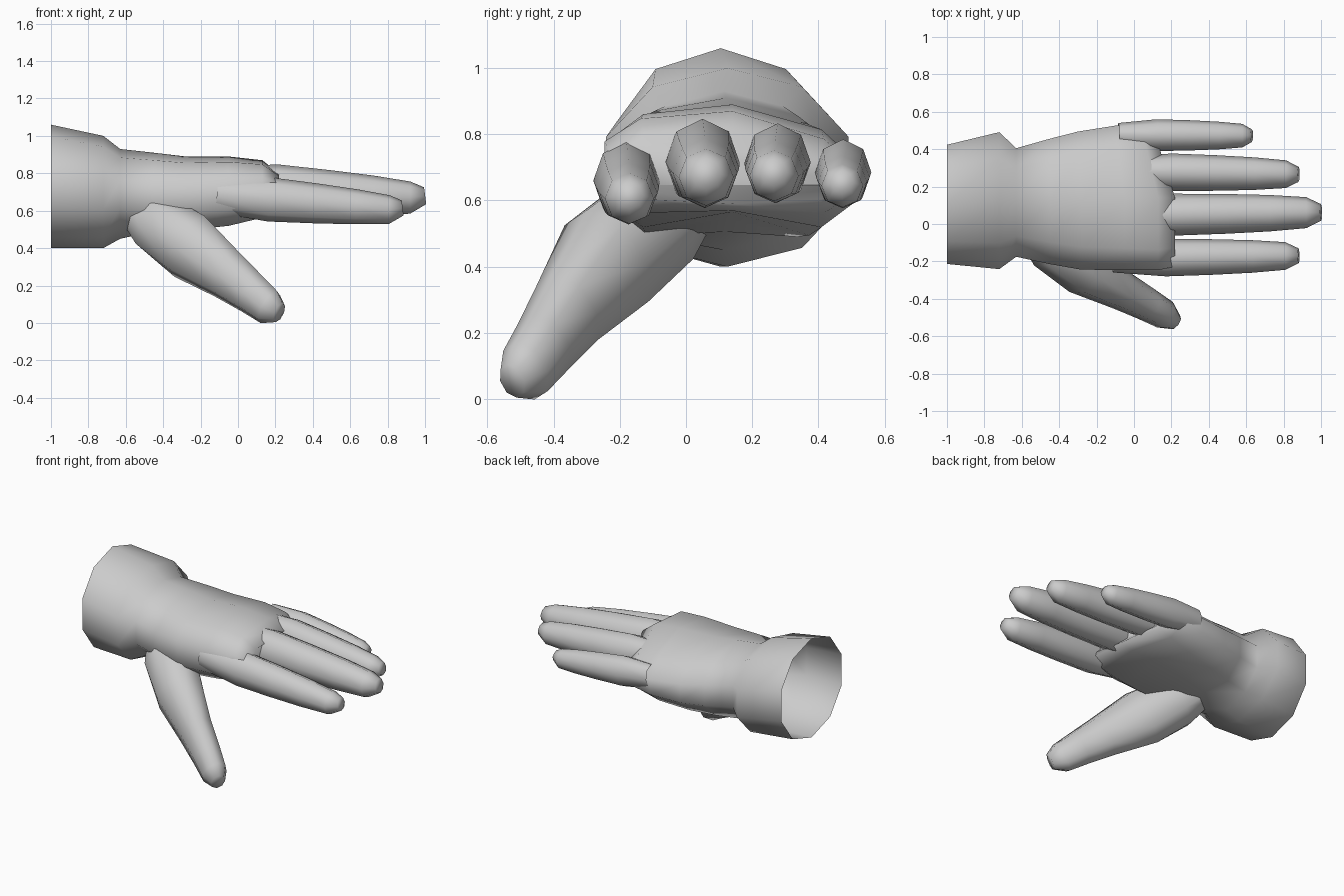
import bpy, bmesh
from math import sin, cos, pi, radians
from mathutils import Vector

cube = bpy.data.objects.get("Cube")
if cube:
    bpy.data.objects.remove(cube, do_unlink=True)

skin = bpy.data.materials.new("light_grey")
skin.use_nodes = True
grey = (0.6, 0.6, 0.6, 1)
skin.diffuse_color = grey
skin.node_tree.nodes["Principled BSDF"].inputs["Base Color"].default_value = grey


def loft(name, rings):
    """Skin over a list of equal-sized rings, open at the start and closed at the tip."""
    bm = bmesh.new()
    loops = [[bm.verts.new(point) for point in ring] for ring in rings]
    for near, far in zip(loops, loops[1:]):
        for i in range(len(near)):
            bm.faces.new((near[i - 1], near[i], far[i], far[i - 1]))
    bm.faces.new(loops[-1])
    bmesh.ops.recalc_face_normals(bm, faces=bm.faces)
    mesh = bpy.data.meshes.new(name)
    bm.to_mesh(mesh)
    bm.free()
    mesh.materials.append(skin)
    obj = bpy.data.objects.new(name, mesh)
    bpy.context.collection.objects.link(obj)
    bpy.ops.object.select_all(action="DESELECT")
    bpy.context.view_layer.objects.active = obj
    obj.select_set(True)
    bpy.ops.object.shade_smooth_by_angle(angle=radians(75))


def signed_power(value, exponent):
    return (1 if value > 0 else -1) * abs(value) ** exponent


def palm_ring(x, right, left, bottom, top, sides=10):
    """Section that grows squarer and droops to the little finger along the palm."""
    along = min(max((x + 0.63) / 0.85, 0), 1)
    exponent = 2 / (2 + along)
    ring = []
    for k in range(sides):
        angle = 2 * pi * k / sides
        across = signed_power(sin(angle), exponent)
        height = signed_power(cos(angle), exponent)
        outer = max(across, 0)
        y = (right + left + across * (left - right)) / 2
        z = (bottom + top + height * (top - bottom)) / 2
        if height > 0:
            z -= 0.1 * along * outer
        if k == sides // 2:
            z += 0.09 * sin(pi * along)
        ring.append((x - 0.12 * along ** 2 * outer, y, z))
    return ring


def digit(name, points, widths, heights, sides=8):
    """Tapered tube along a path."""
    rings = []
    last = len(points) - 1
    for i, point in enumerate(points):
        ahead = (points[min(i + 1, last)] - points[max(i - 1, 0)]).normalized()
        side = ahead.cross(Vector((0, 0, 1))).normalized()
        up = side.cross(ahead)
        angles = [2 * pi * k / sides for k in range(sides)]
        rings.append([point + side * widths[i] * sin(a) + up * heights[i] * cos(a)
                      for a in angles])
    loft(name, rings)


# Shared finger taper: position from knuckle to tip, and thickness there
taper = ((-0.4, 0.75), (0, 1), (0.35, 0.95), (0.65, 0.87), (0.9, 0.74), (1, 0.4))


def finger(name, knuckle, tip, radius):
    knuckle, tip = Vector(knuckle), Vector(tip)
    points = [knuckle.lerp(tip, t) for t, size in taper]
    points[-1].z += 0.015
    widths = [radius * size for t, size in taper]
    heights = [radius * size * (1.18 - 0.16 * t) for t, size in taper]
    digit(name, points, widths, heights)


# Cuff, wrist and palm in one skin
sections = (
    (-1, -0.23, 0.44, 0.4, 1.06),
    (-0.72, -0.26, 0.51, 0.4, 1),
    (-0.63, -0.19, 0.42, 0.45, 0.93),
    (-0.45, -0.23, 0.47, 0.45, 0.91),
    (-0.28, -0.26, 0.51, 0.46, 0.89),
    (-0.05, -0.26, 0.54, 0.49, 0.89),
    (0.13, -0.26, 0.54, 0.54, 0.87),
    (0.22, -0.24, 0.52, 0.59, 0.8),
)
loft("cuff_and_palm", [palm_ring(*section) for section in sections])

# Fingers
finger("index_finger", (0.17, -0.18, 0.66), (0.88, -0.17, 0.6), 0.1)
finger("middle_finger", (0.21, 0.05, 0.715), (1, 0.062, 0.665), 0.112)
finger("ring_finger", (0.2, 0.277, 0.715), (0.88, 0.265, 0.67), 0.1)
finger("little_finger", (0.12, 0.475, 0.685), (0.63, 0.472, 0.64), 0.085)

# Thumb: x, y, z, half width, half height
thumb = (
    (-0.56, 0.02, 0.62, 0.1, 0.1),
    (-0.43, -0.1, 0.53, 0.16, 0.17),
    (-0.26, -0.24, 0.41, 0.15, 0.19),
    (-0.06, -0.36, 0.26, 0.105, 0.14),
    (0.07, -0.43, 0.16, 0.09, 0.115),
    (0.165, -0.485, 0.085, 0.08, 0.1),
    (0.22, -0.525, 0.055, 0.045, 0.055),
)
xs, ys, zs, widths, heights = zip(*thumb)
digit("thumb", [Vector(p) for p in zip(xs, ys, zs)], widths, heights)
